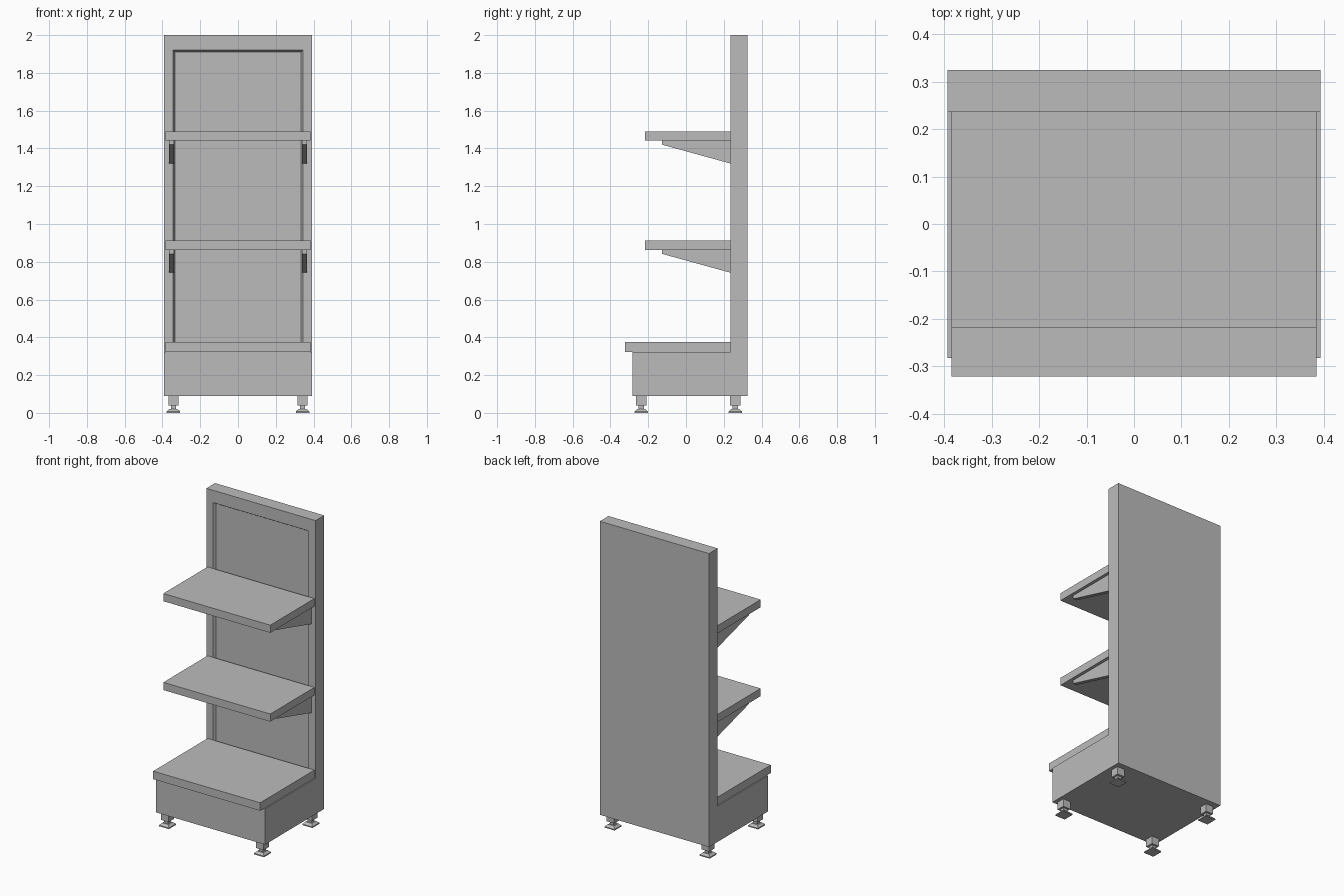
import bpy
import bmesh

cube = bpy.data.objects.get("Cube")
if cube:
    bpy.data.objects.remove(cube, do_unlink=True)

GREY = (0.5, 0.5, 0.5, 1)
grey = bpy.data.materials.new("grey_metal")
grey.use_nodes = True
grey.diffuse_color = GREY
grey.node_tree.nodes["Principled BSDF"].inputs["Base Color"].default_value = GREY


def finish(bm, name):
    bmesh.ops.recalc_face_normals(bm, faces=bm.faces)
    mesh = bpy.data.meshes.new(name)
    bm.to_mesh(mesh)
    bm.free()
    mesh.materials.append(grey)
    obj = bpy.data.objects.new(name, mesh)
    bpy.context.collection.objects.link(obj)
    return obj


def side_profile(points, x0, x1):
    """Extrude a (y, z) outline from x0 to x1."""
    bm = bmesh.new()
    face = bm.faces.new([bm.verts.new((x0, y, z)) for y, z in points])
    ext = bmesh.ops.extrude_face_region(bm, geom=[face])
    for v in ext["geom"]:
        if isinstance(v, bmesh.types.BMVert):
            v.co.x = x1
    bmesh.ops.recalc_face_normals(bm, faces=bm.faces)
    return bm


def box(name, x, y0, y1, z0, z1):
    outline = [(y0, z0), (y1, z0), (y1, z1), (y0, z1)]
    return finish(side_profile(outline, -x, x), name)


# Cabinet body: plinth and upright back in one L-shaped shell
BACK, UPRIGHT, FRONT = 0.325, 0.236, -0.283
BOTTOM, PLINTH_TOP = 0.09, 0.323
bm = side_profile([(FRONT, BOTTOM), (BACK, BOTTOM), (BACK, 2), (UPRIGHT, 2),
                   (UPRIGHT, PLINTH_TOP), (FRONT, PLINTH_TOP)], -0.393, 0.393)

# Recessed back panel with a sloped rim
bm.normal_update()
panel = next(f for f in bm.faces
             if f.normal.y < -0.9 and f.calc_center_median().z > 1)
bmesh.ops.inset_individual(bm, faces=[panel], thickness=0.07)
for v in panel.verts:
    v.co.z = 1.92 if v.co.z > 1 else 0.335
bm.normal_update()
bmesh.ops.inset_individual(bm, faces=[panel], thickness=0.013, depth=-0.015)
finish(bm, "cabinet_body")

# Shelves, the lowest one resting on the plinth
box("base_shelf", 0.385, -0.322, UPRIGHT, PLINTH_TOP, 0.375)
for level, z in (("lower", 0.863), ("upper", 1.441)):
    box(level + "_shelf", 0.385, -0.218, UPRIGHT, z, z + 0.05)
    # Tapered brackets under each shelf
    outline = [(-0.127, z), (-0.127, z - 0.021),
               (UPRIGHT, z - 0.121), (UPRIGHT, z)]
    for side, sign in (("left", 1), ("right", -1)):
        finish(side_profile(outline, sign * 0.339, sign * 0.365),
               f"{level}_bracket_{side}")


def foot(name, x, y):
    """Square levelling foot stacked from (half width, z) rings."""
    rings = [(0.036, 0), (0.036, 0.007), (0.022, 0.02), (0.014, 0.02),
             (0.014, 0.04), (0.027, 0.04), (0.027, BOTTOM)]
    bm = bmesh.new()
    loops = [[bm.verts.new((x + sx * h, y + sy * h, z))
              for sx, sy in ((-1, -1), (1, -1), (1, 1), (-1, 1))]
             for h, z in rings]
    for low, high in zip(loops, loops[1:]):
        for i in range(4):
            j = (i + 1) % 4
            bm.faces.new((low[i], low[j], high[j], high[i]))
    bm.faces.new(loops[0])
    bm.faces.new(loops[-1])
    finish(bm, name)


# Levelling feet at the four corners
for side, x in (("left", 0.342), ("right", -0.342)):
    for end, y in (("front", -0.237), ("back", 0.261)):
        foot(f"{end}_foot_{side}", x, y)
